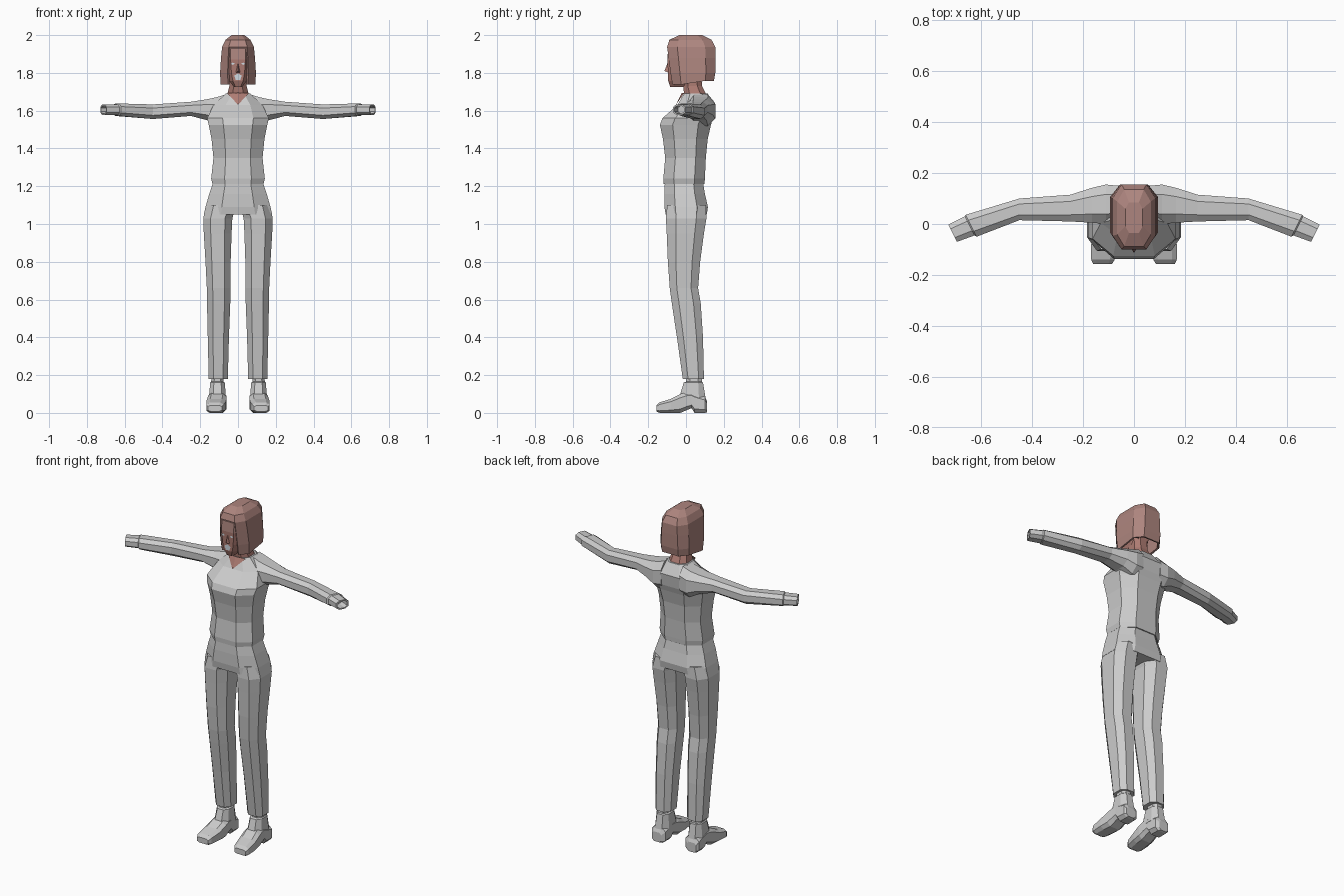
import bpy, bmesh


def material(name, rgb):
    m = bpy.data.materials.new(name)
    m.diffuse_color = (*rgb, 1)
    return m


CLOTH = material("grey_cloth", (0.6, 0.6, 0.6))
HAIR = material("brown_hair", (0.42, 0.235, 0.21))
SKIN = material("warm_skin", (0.42, 0.2, 0.17))
PALE = material("pale_detail", (0.65, 0.72, 0.78))


def finish(name, bm, mats, mirror=False):
    bmesh.ops.recalc_face_normals(bm, faces=bm.faces)
    me = bpy.data.meshes.new(name)
    bm.to_mesh(me)
    bm.free()
    for m in mats:
        me.materials.append(m)
    ob = bpy.data.objects.new(name, me)
    bpy.context.collection.objects.link(ob)
    if mirror:
        ob.modifiers.new("mirror", "MIRROR")
    return ob


def loft(rings, axis="z", c=0.25, caps=(True, True), slant=0.0):
    """Chamfered-box sections (t, a0, a1, b0, b1) joined along an axis."""
    bm = bmesh.new()
    loops = []
    for t, a0, a1, b0, b1 in rings:
        da, db = (a1 - a0) * c, (b1 - b0) * c
        pts = [(a0 + da, b0), (a1 - da, b0), (a1, b0 + db), (a1, b1 - db),
               (a1 - da, b1), (a0 + da, b1), (a0, b1 - db), (a0, b0 + db)]
        loop = []
        for a, b in pts:
            if axis == "z":
                co = (a, b, t)
            elif axis == "y":
                co = (a, t, b)
            else:  # outer arm sections lean with the arm
                lean = slant * (a - (a0 + a1) / 2) if t > 0.6 else 0
                co = (t + lean, a, b)
            loop.append(bm.verts.new(co))
        loops.append(loop)
    for p, q in zip(loops, loops[1:]):
        for k in range(8):
            bm.faces.new((p[k], p[(k + 1) % 8], q[(k + 1) % 8], q[k]))
    if caps[0]:
        bm.faces.new(loops[0])
    if caps[1]:
        bm.faces.new(loops[-1])
    return bm


def centred(rows):
    return [(z, -w, w, y0, y1) for z, w, y0, y1 in rows]


def poly(name, verts, faces, mat, mirror=False):
    bm = bmesh.new()
    vs = [bm.verts.new(v) for v in verts]
    for f in faces:
        bm.faces.new([vs[i] for i in f])
    return finish(name, bm, [mat], mirror)


# Sweater body, with a hem over the waistband
finish("sweater", loft(centred([
    (1.212, .135, -.118, .098), (1.24, .142, -.12, .1), (1.35, .13, -.11, .105),
    (1.45, .14, -.122, .115), (1.525, .155, -.138, .132), (1.56, .163, -.125, .143),
    (1.63, .13, -.045, .152), (1.69, .065, -.01, .115)])), [CLOTH])

# Sleeves, hollow at the wrist
finish("sleeves", loft([
    (.06, .01, .15, 1.52, 1.688), (.11, .0, .155, 1.52, 1.672),
    (.165, .005, .142, 1.55, 1.66), (.25, .01, .115, 1.572, 1.647),
    (.45, .015, .1, 1.556, 1.633), (.64, -.05, .036, 1.572, 1.638),
    (.645, -.045, .03, 1.576, 1.634), (.712, -.07, -.002, 1.578, 1.632),
    (.712, -.062, -.01, 1.585, 1.625), (.66, -.043, .012, 1.585, 1.625)],
    "x", slant=.5), [CLOTH], True)

# Trousers: hips and two legs
finish("trouser_hips", loft(centred([
    (1.22, .132, -.112, .09), (1.16, .152, -.115, .1), (1.09, .172, -.114, .116),
    (1.05, .181, -.108, .11)])), [CLOTH])
finish("trouser_legs", loft([
    (1.1, .01, .168, -.1, .105), (1.03, .03, .184, -.106, .108),
    (.95, .034, .181, -.102, .095), (.8, .039, .172, -.096, .075),
    (.66, .04, .165, -.086, .064), (.58, .041, .164, -.075, .078),
    (.4, .048, .16, -.048, .09), (.18, .054, .155, -.017, .095)]),
    [CLOTH], True)

# Shoes: ankle shaft and foot with a raised arch
finish("ankles", loft([
    (.2, .078, .14, .0, .082), (.165, .078, .142, .0, .085),
    (.16, .07, .147, -.012, .09), (.07, .063, .155, -.04, .105)]), [CLOTH], True)
finish("shoes", loft([
    (.112, .085, .145, .004, .06), (.1, .066, .155, 0, .085),
    (.045, .064, .156, 0, .105), (.03, .064, .156, .025, .108),
    (.005, .062, .158, .015, .11), (-.03, .06, .162, 0, .1),
    (-.08, .064, .168, 0, .074), (-.14, .076, .168, 0, .056),
    (-.157, .086, .16, .008, .04)], "y", c=.2), [CLOTH], True)

# Neck and the bare wedge at the collar
finish("neck", loft(centred([
    (1.65, .062, -.01, .115), (1.69, .056, -.01, .105), (1.73, .046, -.015, .085),
    (1.8, .046, -.02, .08)])), [SKIN])
poly("collar_opening", [(0, -.053, 1.632), (.058, -.01, 1.692), (-.058, -.01, 1.692),
                        (0, -.022, 1.695)], [(0, 1, 3), (0, 3, 2)], SKIN)

# Head, with the fringe along the top of the face
head = loft(centred([
    (1.725, .022, -.083, .02), (1.757, .045, -.094, .06), (1.8, .058, -.095, .08),
    (1.872, .066, -.099, .1), (1.93, .066, -.094, .1)]), c=.2)
for f in head.faces:
    f.material_index = int(f.calc_center_median().z > 1.875)
finish("head", head, [SKIN, HAIR])
poly("nose", [(-.013, -.093, 1.802), (.013, -.093, 1.802), (0, -.114, 1.81),
              (0, -.097, 1.855)], [(0, 1, 2), (1, 3, 2), (3, 0, 2)], SKIN)

# Eyes and mouth plates
poly("eyes", [(.016, -.101, 1.848), (.028, -.101, 1.842), (.039, -.101, 1.849),
              (.028, -.101, 1.855)], [(0, 1, 2, 3)], PALE, True)
poly("mouth", [(-.012, -.098, 1.762), (.012, -.098, 1.762), (.02, -.099, 1.785),
               (0, -.099, 1.797), (-.02, -.099, 1.785)], [(0, 1, 2, 3, 4)], PALE)

# Bobbed hair: a shell open over the face and at the hem
hair = loft(centred([
    (1.738, .092, -.072, .148), (1.8, .095, -.082, .155), (1.88, .09, -.092, .156),
    (1.938, .084, -.1, .155), (1.975, .066, -.088, .135), (2.0, .034, -.035, .085)]),
    c=.21, caps=(False, True))
front = [f for f in hair.faces
         if f.calc_center_median().z < 1.93 and f.calc_center_median().y < -.07
         and abs(f.calc_center_median().x) < .01]
bmesh.ops.delete(hair, geom=front, context="FACES")
for v in hair.verts:  # hem rises toward the back
    if v.co.z < 1.74 and v.co.y > .1:
        v.co.z += .02
shell = finish("hair", hair, [HAIR])
solid = shell.modifiers.new("thickness", "SOLIDIFY")
solid.thickness = .012
solid.offset = -1
